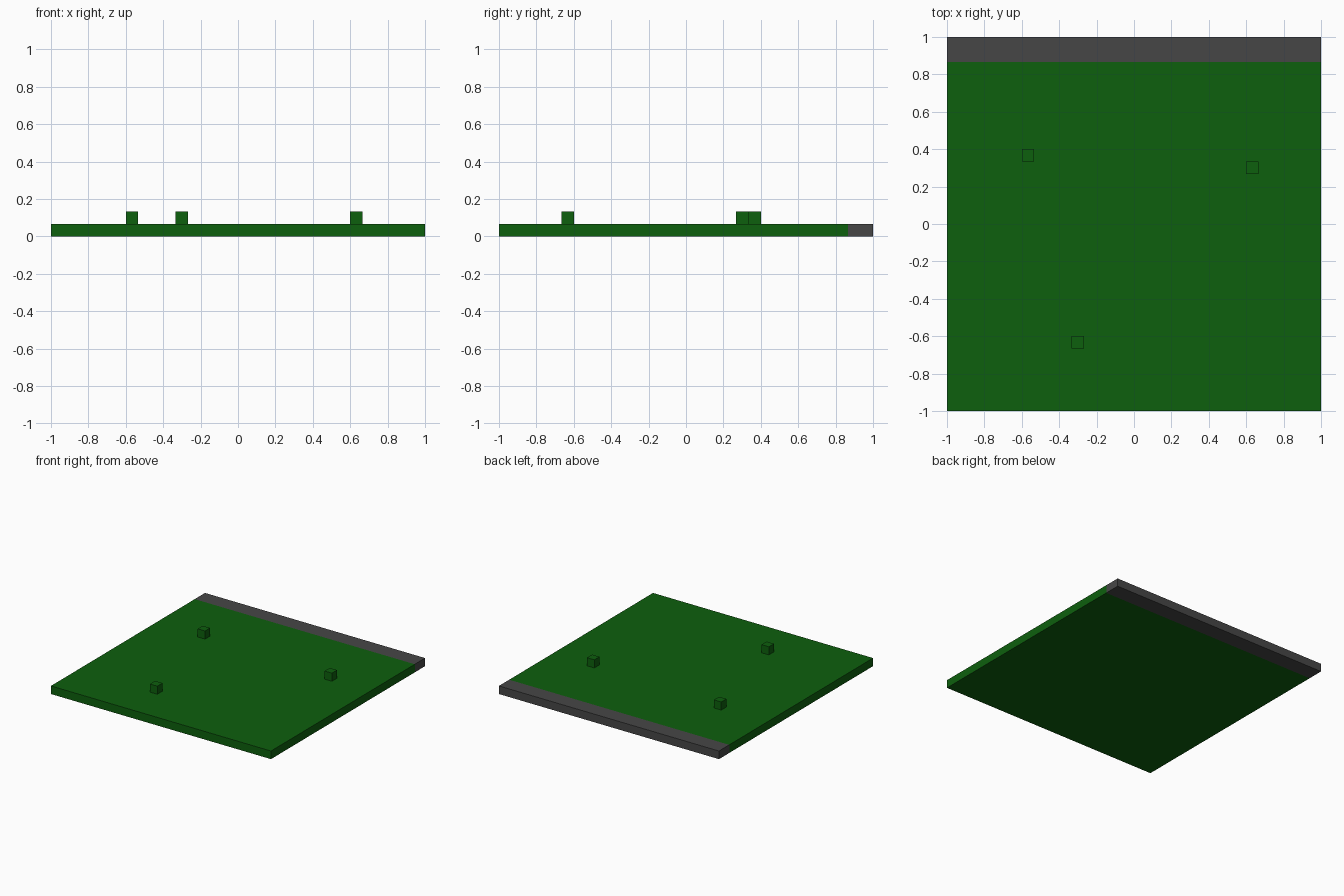
import bpy

cube = bpy.data.objects.get("Cube")
if cube:
    bpy.data.objects.remove(cube, do_unlink=True)

U = 2 / 30  # one block: the ground is 30 x 30 blocks


def material(name, rgb):
    mat = bpy.data.materials.new(name)
    mat.use_nodes = True
    colour = (*rgb, 1)
    mat.diffuse_color = colour
    mat.node_tree.nodes["Principled BSDF"].inputs["Base Color"].default_value = colour
    return mat


def box(name, low, high, mat):
    """Axis-aligned box between two corners."""
    centre = [(a + b) / 2 for a, b in zip(low, high)]
    bpy.ops.mesh.primitive_cube_add(size=1, location=centre)
    ob = bpy.context.object
    ob.name = name
    ob.scale = [b - a for a, b in zip(low, high)]
    bpy.ops.object.transform_apply(location=False, rotation=False, scale=True)
    ob.data.materials.append(mat)
    return ob


green = material("grass green", (0.004, 0.115, 0.004))
grey = material("road grey", (0.062, 0.062, 0.062))

# Ground slab with a strip along the back edge
strip_y = 1 - 2 * U
box("grass_slab", (-1, -1, 0), (1, strip_y, U), green)
box("road_strip", (-1, strip_y, 0), (1, 1, U), grey)

# Single raised blocks, placed by grid cell
for i, (cx, cy) in enumerate([(-9, 5), (9, 4), (-5, -10)], 1):
    box(f"grass_block_{i}", (cx * U, cy * U, U),
        ((cx + 1) * U, (cy + 1) * U, 2 * U), green)
